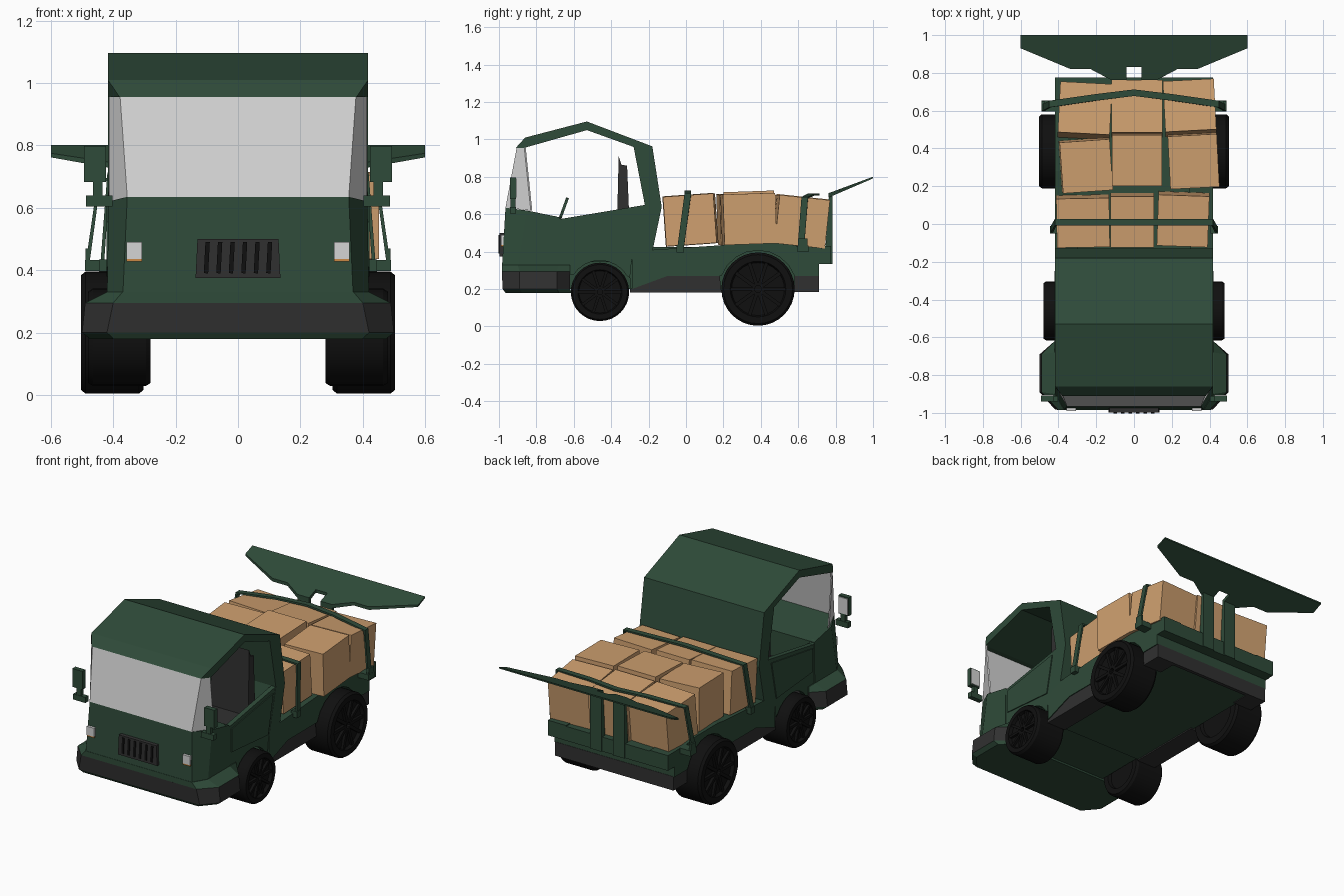
import bpy, bmesh, math
from mathutils import Vector, Euler

if "Cube" in bpy.data.objects:
    bpy.data.objects.remove(bpy.data.objects["Cube"])


def material(name, r, g, b):
    m = bpy.data.materials.new(name)
    m.use_nodes = True
    m.diffuse_color = (r, g, b, 1)
    m.node_tree.nodes["Principled BSDF"].inputs["Base Color"].default_value = (r, g, b, 1)
    return m


GREEN = material("dark green", .028, .07, .041)
CARDBOARD = material("cardboard", .62, .35, .16)
GLASS = material("light grey glass", .66, .66, .66)
DARK = material("dark grey trim", .03, .03, .03)
BLACK = material("tyre black", .005, .005, .005)
ORANGE = material("orange", .6, .25, .06)


def add(name, bm, mat):
    bmesh.ops.recalc_face_normals(bm, faces=bm.faces)
    me = bpy.data.meshes.new(name)
    bm.to_mesh(me)
    bm.free()
    ob = bpy.data.objects.new(name, me)
    bpy.context.collection.objects.link(ob)
    me.materials.append(mat)
    return ob


def loft(name, rings, mat):
    """Skin a stack of equal-length rings and cap both ends."""
    bm = bmesh.new()
    vs = [[bm.verts.new(p) for p in ring] for ring in rings]
    n = len(vs[0])
    for a, b in zip(vs, vs[1:]):
        for i in range(n):
            j = (i + 1) % n
            bm.faces.new((a[i], a[j], b[j], b[i]))
    bm.faces.new(vs[0])
    bm.faces.new(vs[-1])
    return add(name, bm, mat)


def prism(name, profile, x0, x1, mat):
    """Extrude a side profile of (y, z) points across x."""
    return loft(name, [[(x, y, z) for y, z in profile] for x in (x0, x1)], mat)


def plan_ring(half, z):
    """Mirror half a plan outline to a full ring at height z."""
    return [(x, y, z) for x, y in half] + [(-x, y, z) for x, y in reversed(half)]


def block(name, centre, size, mat, rot=(0, 0, 0)):
    bm = bmesh.new()
    bmesh.ops.create_cube(bm, size=1)
    turn = Euler([math.radians(a) for a in rot]).to_matrix()
    for v in bm.verts:
        v.co = turn @ Vector([c * s for c, s in zip(v.co, size)]) + Vector(centre)
    return add(name, bm, mat)


def span(name, x, y, z, mat):
    """Box from (min, max) ranges."""
    return block(name, [sum(r) / 2 for r in (x, y, z)], [r[1] - r[0] for r in (x, y, z)], mat)


def strap(name, points, width):
    """Flat band along a path, with its width in y."""
    rings = []
    for x, y, z in points:
        out = Vector((x, 0, z - .3)).normalized() * .012
        rings.append([(x + s * out.x, y + w * width / 2, z + s * out.z)
                      for s, w in ((0, -1), (0, 1), (1, 1), (1, -1))])
    return loft(name, rings, GREEN)


def arc(cy, cz, r, a0, a1, n=9):
    return [(cy + r * math.cos(math.radians(a0 + (a1 - a0) * i / (n - 1))),
             cz + r * math.sin(math.radians(a0 + (a1 - a0) * i / (n - 1)))) for i in range(n)]


# Bumper and flared cab skirt
wide = [(.42, -.98), (.5, -.89), (.5, -.69), (.42, -.62)]
loft("bumper_lip", [plan_ring([(x * .95, y * .985) for x, y in wide], .18),
                    plan_ring(wide, .2)], GREEN)
loft("bumper", [plan_ring(wide, .2),
                plan_ring([(.4, -.985), (.49, -.89), (.49, -.69), (.42, -.62)], .295)], DARK)
nose = [(.37, -.985), (.42, -.9), (.42, -.68), (.42, -.62)]
loft("cab_flare", [plan_ring([(.4, -.985), (.49, -.89), (.49, -.69), (.42, -.62)], .295),
                   plan_ring(nose, .33)], GREEN)

# Cab nose with sloping belt line
top = [(.355, -.965, .635), (.415, -.85, .62), (.415, -.68, .585)]
loft("cab_nose", [plan_ring(nose[:3], .3),
                  top + [(-x, y, z) for x, y, z in reversed(top)]], GREEN)

# Roof, rear pillars and rear wall as one bent shell
roof = prism("roof_and_pillars",
             [(-.91, .955), (-.86, 1.01), (-.53, 1.096), (-.18, .963), (-.13, .64), (-.18, .4),
              (-.29, .36), (-.22, .65), (-.28, .96), (-.53, 1.05), (-.865, .955)],
             -.417, .417, GREEN)
for v in roof.data.vertices:
    if v.co.y < -.9:
        v.co.x *= .91

# Windscreen: front pane and two corner panes
for name, pane in (
        ("windscreen", [(-.355, -.965, .635), (.355, -.965, .635), (.378, -.905, .957), (-.378, -.905, .957)]),
        ("left_corner_pane", [(.355, -.965, .635), (.413, -.83, .62), (.413, -.865, .957), (.378, -.905, .957)]),
        ("right_corner_pane", [(-.355, -.965, .635), (-.413, -.83, .62), (-.413, -.865, .957), (-.378, -.905, .957)])):
    loft(name, [pane, [(x * .99, y + .008, z) for x, y, z in pane]], GLASS)

# Doors with front wheel arches
door = [(-.7, .3), (-.7, .59), (-.67, .575), (-.22, .65), (-.29, .36), (-.3, .26)] + \
    arc(-.46, .185, .168, 30, 148)
for s, side in ((1, "left"), (-1, "right")):
    prism(side + "_door", door, s * .385, s * .415, GREEN)
    panel = prism(side + "_door_panel", [(-.66, .41), (-.66, .555), (-.25, .62), (-.3, .38)],
                  s * .415, s * .421, GREEN)
span("cab_floor", (-.385, .385), (-.7, -.25), (.345, .37), GREEN)
span("cab_chassis", (-.28, .28), (-.7, -.25), (.2, .35), GREEN)

# Seats and steering wheel
for s, side in ((1, "left"), (-1, "right")):
    span(side + "_seat_base", (s * .2 - .14, s * .2 + .14), (-.55, -.3), (.37, .5), DARK)
    prism(side + "_seat_back", [(-.37, .5), (-.36, .91), (-.345, .865), (-.315, .86), (-.3, .5)],
          s * .2 - .13, s * .2 + .13, DARK)
wheel_tilt = Euler((math.radians(70), 0, 0)).to_matrix()
loft("steering_wheel",
     [[wheel_tilt @ Vector((.08 * math.cos(a * math.pi / 6), .07 * math.sin(a * math.pi / 6), h))
       + Vector((.2, -.65, .62)) for a in range(12)] for h in (0, .015)], GREEN)

# Grille with slots
loft("grille", [[(x, y, z) for x, z in ((-.136, .375), (.136, .375), (.13, .5), (-.13, .5))]
                for y in (-.96, -.997)], DARK)
for i in range(6):
    block("grille_bar", (-.1 + i * .04, -.998, .44), (.014, .008, .1), BLACK, (0, 3, 0))

# Headlights, indicators and mirrors
for s, side in ((1, "left"), (-1, "right")):
    block(side + "_headlight", (s * .333, -.975, .463), (.05, .03, .054), GLASS)
    block(side + "_indicator", (s * .333, -.974, .432), (.05, .03, .008), ORANGE)
    block(side + "_mirror_foot", (s * .445, -.925, .622), (.085, .03, .035), GREEN)
    block(side + "_mirror_arm", (s * .45, -.925, .66), (.03, .025, .07), GREEN)
    block(side + "_mirror", (s * .458, -.925, .74), (.07, .03, .115), GREEN)
    block(side + "_mirror_glass", (s * .458, -.909, .74), (.062, .008, .1), GLASS)

# Load bed: core, sides with rear arches, dark skirts, tail lip
span("bed_core", (-.3, .3), (-.3, .71), (.19, .41), GREEN)
bed_side = [(-.29, .2), (-.29, .36), (-.18, .41), (.2, .435), (.28, .445), (.5, .445), (.6, .43),
            (.775, .43), (.775, .335), (.71, .335), (.71, .27), (.58, .27)] + \
    arc(.385, .2, .207, 20, 160) + [(.17, .27), (-.1, .27)]
for s, side in ((1, "left"), (-1, "right")):
    prism(side + "_bed_side", bed_side, s * .29, s * .417, GREEN)
    prism(side + "_skirt", [(-.3, .182), (-.3, .2), (-.1, .272), (.18, .272), (.19, .182)],
          s * .28, s * .412, DARK)
    prism(side + "_rear_skirt", [(.58, .185), (.58, .272), (.712, .272), (.712, .185)],
          s * .28, s * .412, DARK)
span("tail_skirt", (-.4, .4), (.69, .712), (.185, .272), DARK)
span("bed_floor", (-.3, .3), (-.2, .775), (.335, .425), GREEN)

# Tail posts and swept tail wing
for s, side in ((1, "left"), (-1, "right")):
    prism(side + "_tail_post", [(.74, .335), (.782, .335), (.782, .71), (.765, .71)],
          s * .04, s * .12, GREEN)
    outline = [(0, 1), (.6, 1), (.6, .93), (.335, .82), (.23, .82), (.12, .762),
               (.04, .762), (.04, .83), (0, .83)]
    loft(side + "_tail_wing",
         [[(s * x, y, .695 + (y - .775) * .43 + h * (1.15 - y) * 3) for x, y in outline]
          for h in (0, .02)], GREEN)

# Cardboard cargo: centre, size and tilt of each carton
for centre, size, rot in (
        ((-.27, .015, .57), (.28, .26, .27), (4, 0, 1)),
        ((-.01, .02, .575), (.23, .27, .26), (4, 0, 0)),
        ((.26, .025, .57), (.27, .27, .265), (4, 0, -2)),
        ((-.255, .31, .575), (.265, .27, .27), (2, 1, 4)),
        ((.015, .34, .59), (.265, .27, .265), (2, 0, 0)),
        ((.315, .335, .575), (.26, .28, .27), (2, 0, 3)),
        ((-.26, .6, .56), (.275, .27, .26), (-6, 0, -3)),
        ((.015, .61, .565), (.27, .28, .26), (-6, 0, 0)),
        ((.295, .615, .56), (.27, .27, .26), (-6, 0, 3))):
    block("carton", centre, size, CARDBOARD, rot)

# Cargo straps and their hooks
strap("front_strap", [(-.43, -.03, .41), (-.41, .01, .705), (0, .01, .715),
                      (.41, .01, .705), (.43, -.03, .41)], .035)
strap("rear_strap", [(-.475, .615, .43), (-.44, .635, .685), (-.2, .67, .7), (0, .695, .7),
                     (.2, .67, .7), (.44, .635, .685), (.475, .615, .43)], .035)
for s, side in ((1, "left"), (-1, "right")):
    block(side + "_front_hook", (s * .425, -.03, .415), (.04, .04, .04), GREEN)
    block(side + "_rear_hook", (s * .45, .625, .415), (.08, .06, .035), GREEN)
    block(side + "_rear_hook_tip", (s * .482, .625, .445), (.015, .05, .05), GREEN)


# Wheels: turned tyre with recessed spoked rim
def wheel(name, s, x, y, z, r, w):
    section = [(.3, -.8), (.68, -.8), (.72, -1), (.94, -1), (1, -.85), (1, .85), (.94, 1),
               (.76, 1), (.72, .8), (.2, .75)]
    rings = [[(s * (x + k * w), y + r * q * math.cos(a * math.pi / 16),
               z + r * q * math.sin(a * math.pi / 16)) for a in range(32)] for q, k in section]
    ob = loft(name, rings, BLACK)
    bpy.ops.object.select_all(action="DESELECT")
    ob.select_set(True)
    bpy.context.view_layer.objects.active = ob
    bpy.ops.object.shade_smooth_by_angle(angle=math.radians(30))
    for i in range(10):
        a = math.tau * i / 10
        block(name + "_spoke", (s * (x + w * .84), y + r * .42 * math.cos(a), z + r * .42 * math.sin(a)),
              (.02, r * .66, r * .1), BLACK, (math.degrees(a), 0, 0))


for s, side in ((1, "left"), (-1, "right")):
    wheel(side + "_front_wheel", s, .38, -.46, .185, .156, .1)
    wheel(side + "_rear_wheel", s, .403, .385, .2, .196, .1)
